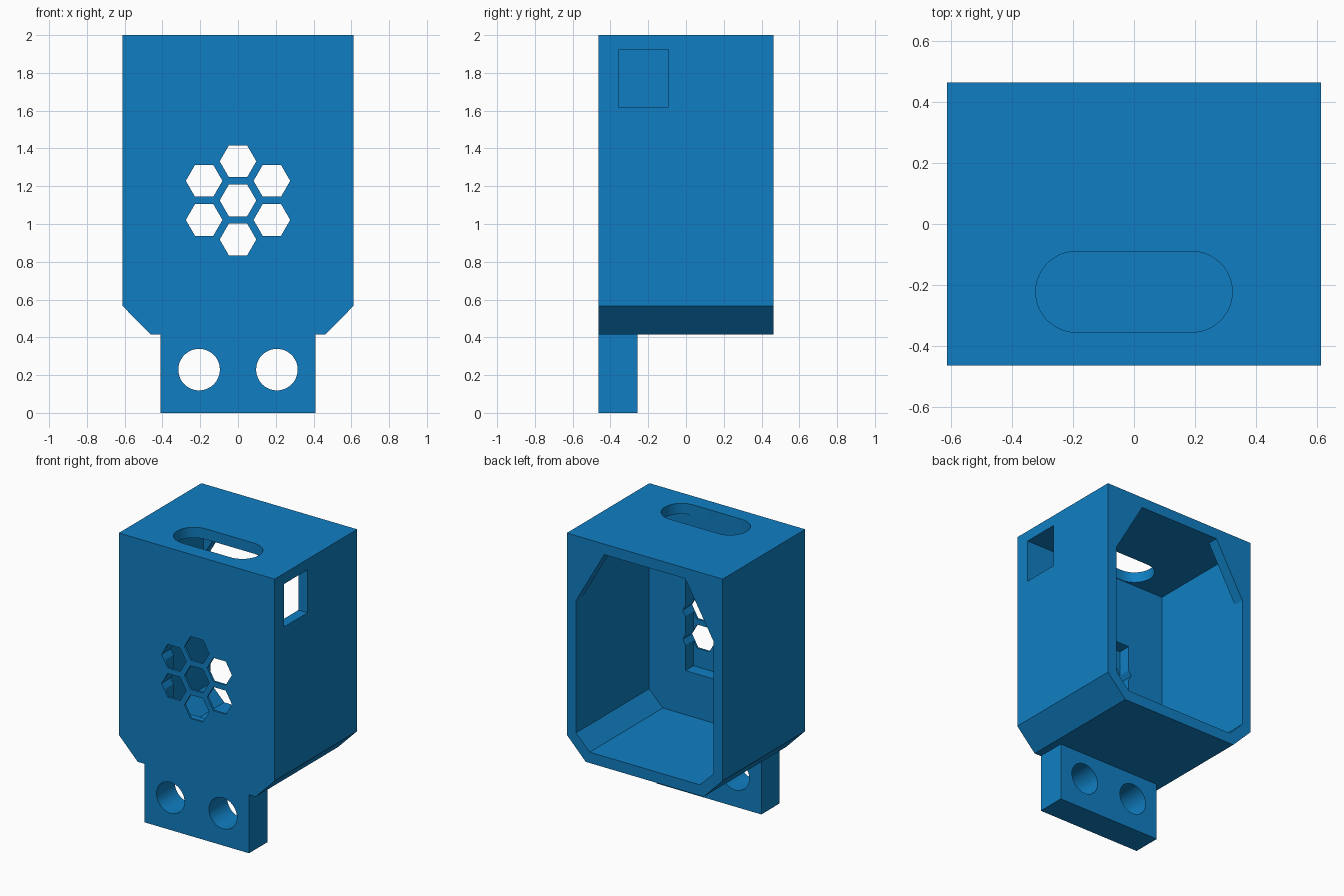
import bpy, bmesh, math

if "Cube" in bpy.data.objects:
    bpy.data.objects.remove(bpy.data.objects["Cube"])

blue = bpy.data.materials.new("blue plastic")
blue.diffuse_color = (0.005, 0.21, 0.54, 1)
blue.use_nodes = True
blue.node_tree.nodes["Principled BSDF"].inputs["Base Color"].default_value = blue.diffuse_color

FRONT, BACK, INNER = -0.463, 0.463, -0.358   # y of front face, open back, inside of front wall


def prism(name, outline, lo, hi, axis="y"):
    """Extrude a 2D outline, (x, z) along y or (x, y) along z, from lo to hi."""
    bm = bmesh.new()
    put = (lambda a, b, t: (a, t, b)) if axis == "y" else (lambda a, b, t: (a, b, t))
    rings = [[bm.verts.new(put(a, b, t)) for a, b in outline] for t in (lo, hi)]
    n = len(outline)
    bm.faces.new(rings[0])
    bm.faces.new(rings[1][::-1])
    for i in range(n):
        j = (i + 1) % n
        bm.faces.new((rings[0][i], rings[1][i], rings[1][j], rings[0][j]))
    bmesh.ops.recalc_face_normals(bm, faces=bm.faces)
    mesh = bpy.data.meshes.new(name)
    bm.to_mesh(mesh)
    bm.free()
    mesh.materials.append(blue)
    obj = bpy.data.objects.new(name, mesh)
    bpy.context.collection.objects.link(obj)
    return obj


def mirrored(half):
    """Close a right-hand half outline with its mirror image in x."""
    return half + [(-x, z) for x, z in reversed(half)]


def rect(x0, x1, z0, z1):
    return [(x0, z0), (x1, z0), (x1, z1), (x0, z1)]


def circle(cx, cy, r, n, start=0.0, sweep=math.tau):
    return [(cx + r * math.cos(start + sweep * i / n),
             cy + r * math.sin(start + sweep * i / n)) for i in range(n)]


def combine(target, tool, operation="DIFFERENCE"):
    mod = target.modifiers.new(tool.name, "BOOLEAN")
    mod.operation = operation
    mod.solver = "EXACT"
    mod.object = tool
    bpy.context.view_layer.objects.active = target
    bpy.ops.object.modifier_apply(modifier=mod.name)
    bpy.data.objects.remove(tool)


# Outer shell with chamfered lower corners, plus the mounting foot
housing = prism("housing", mirrored([(0.463, 0.415), (0.612, 0.567), (0.612, 2.0)]), FRONT, BACK)
foot = prism("mounting_foot", rect(-0.411, 0.411, 0, 0.47), FRONT, -0.258)
combine(housing, foot, "UNION")

# Cavity, with square upper corners inside and braced corners at the mouth
floor = [(0.432, 0.492), (0.54, 0.6)]
combine(housing, prism("cavity", mirrored(floor + [(0.54, 1.925)]), INNER, BACK - 0.077))
combine(housing, prism("mouth", mirrored(floor + [(0.54, 1.54), (0.318, 1.925)]), 0.2, 0.6))

# Thin pocket behind the grille, then the honeycomb
combine(housing, prism("grille_pocket", rect(-0.255, 0.255, 0.805, 1.445), FRONT + 0.015, 0.0))
centres = [(0, 1.125)] + circle(0, 1.125, 0.207, 6, math.pi / 6)
for cx, cz in centres:
    combine(housing, prism("grille_hole", circle(cx, cz, 0.097, 6), -0.6, -0.2))

# Screw holes through the foot
for side in (-1, 1):
    combine(housing, prism("screw_hole", circle(side * 0.206, 0.229, 0.11, 48), -0.6, -0.1))

# Rounded slot in the top
slot = (circle(0.19, -0.222, 0.132, 24, -math.pi / 2, math.pi) + [(0.19, -0.09)]
        + circle(-0.19, -0.222, 0.132, 24, math.pi / 2, math.pi) + [(-0.19, -0.354)])
combine(housing, prism("top_slot", slot, 1.8, 2.1, "z"))

# Window in the right wall
combine(housing, prism("side_window", rect(0.45, 0.7, 1.62, 1.925), INNER, -0.093))

# Smooth the round holes, keep all edges sharp
housing.select_set(True)
bpy.context.view_layer.objects.active = housing
bpy.ops.object.shade_smooth_by_angle(angle=math.radians(20))
